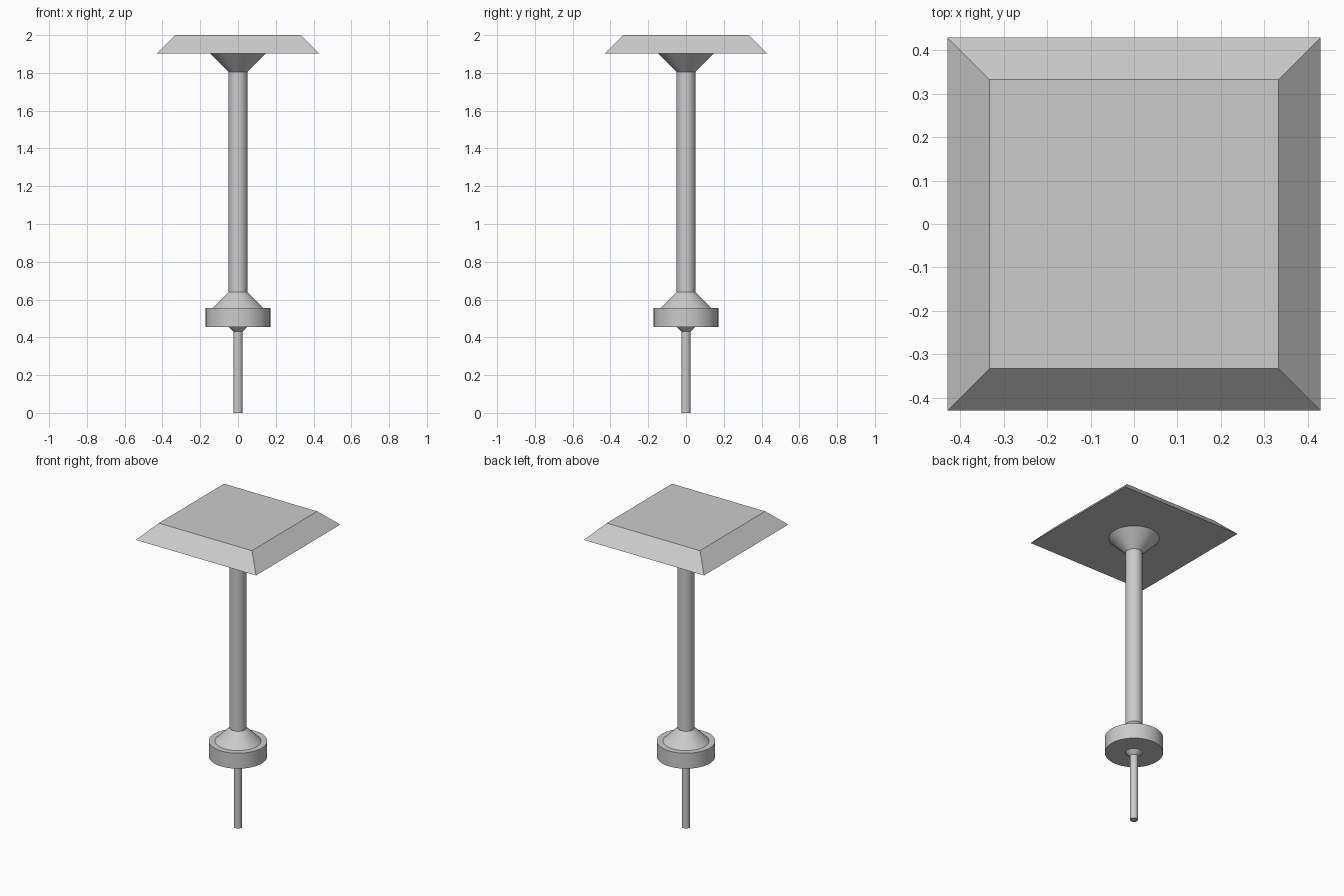
import bpy, bmesh, math

cube = bpy.data.objects.get("Cube")
if cube:
    bpy.data.objects.remove(cube, do_unlink=True)

grey = bpy.data.materials.new("plain grey")
grey.use_nodes = True
GREY = (0.6, 0.6, 0.6, 1)
grey.diffuse_color = GREY
grey.node_tree.nodes["Principled BSDF"].inputs["Base Color"].default_value = GREY


def frustum(name, z0, z1, r0, r1, sides=48, turn=0.0):
    """Upright prism or cone section from z0 to z1, smooth when round."""
    bpy.ops.mesh.primitive_cone_add(vertices=sides, radius1=r0, radius2=r1,
                                    depth=z1 - z0, location=(0, 0, (z0 + z1) / 2))
    ob = bpy.context.object
    ob.name = ob.data.name = name
    ob.data.materials.append(grey)
    if turn:
        bm = bmesh.new()
        bm.from_mesh(ob.data)
        for v in bm.verts:
            x, y = v.co.x, v.co.y
            v.co.x = x * math.cos(turn) - y * math.sin(turn)
            v.co.y = x * math.sin(turn) + y * math.cos(turn)
        bm.to_mesh(ob.data)
        bm.free()
    if sides > 4:
        bpy.ops.object.shade_smooth_by_angle(angle=math.radians(30))
    return ob


# Square plate with sloping edges, sized by its half widths
root2 = math.sqrt(2)
frustum("top_plate", 1.903, 2.0, 0.43 * root2, 0.333 * root2, 4, math.pi / 4)

# Flared bracket and long pole
frustum("upper_flare", 1.805, 1.903, 0.05, 0.148)
frustum("pole", 0.64, 1.805, 0.05, 0.05)

# Collar with a cone above and a small one below
frustum("collar_cone", 0.555, 0.64, 0.135, 0.05)
frustum("collar_disc", 0.455, 0.555, 0.171, 0.171)
frustum("lower_flare", 0.43, 0.455, 0.024, 0.05)

# Thin rod at the foot
frustum("foot_rod", 0.0, 0.43, 0.024, 0.024)
